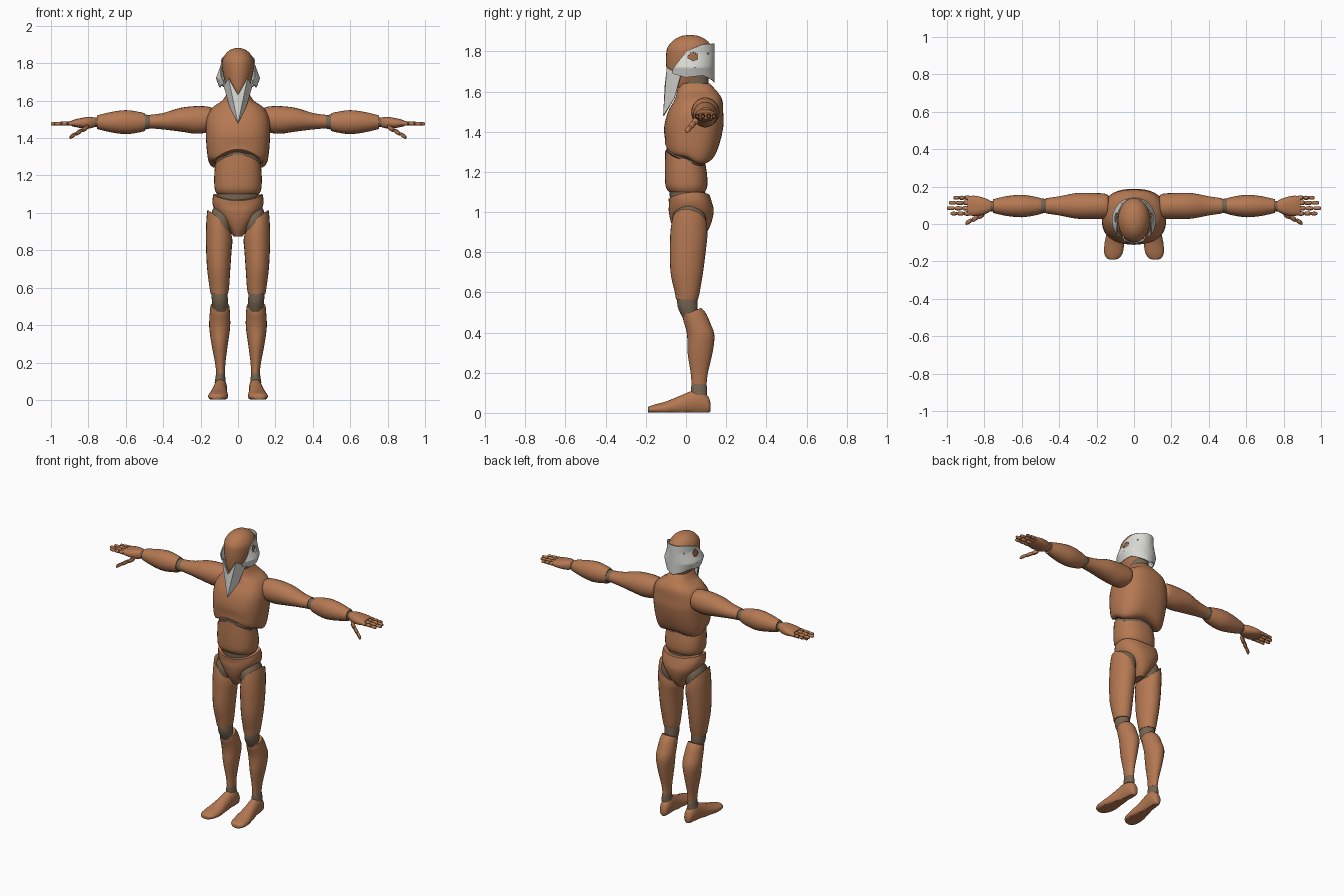
import bpy, bmesh, math
from mathutils import Vector

cube = bpy.data.objects.get("Cube")
if cube:
    bpy.data.objects.remove(cube)


def material(name, rgb):
    m = bpy.data.materials.new(name)
    m.use_nodes = True
    m.diffuse_color = (*rgb, 1)
    m.node_tree.nodes["Principled BSDF"].inputs["Base Color"].default_value = (*rgb, 1)
    return m


WOOD = material("brown_body", (0.46, 0.19, 0.085))
JOINT = material("grey_joint", (0.18, 0.13, 0.08))
WHITE = material("white_mask", (0.7, 0.7, 0.66))


def finish(name, bm, mat, smooth=True):
    bmesh.ops.recalc_face_normals(bm, faces=bm.faces)
    mesh = bpy.data.meshes.new(name)
    bm.to_mesh(mesh)
    bm.free()
    mesh.materials.append(mat)
    ob = bpy.data.objects.new(name, mesh)
    bpy.context.collection.objects.link(ob)
    if smooth:
        bpy.ops.object.select_all(action='DESELECT')
        ob.select_set(True)
        bpy.context.view_layer.objects.active = ob
        bpy.ops.object.shade_smooth_by_angle(angle=math.radians(40))
    return ob


def spline(rings, steps):
    """Smoothly interpolate the cross-section parameters."""
    pts = [Vector(r) for r in rings]
    out = []
    for i in range(len(pts) - 1):
        a, b, c, d = pts[max(i - 1, 0)], pts[i], pts[i + 1], pts[min(i + 2, len(pts) - 1)]
        for k in range(steps):
            t = k / steps
            out.append(0.5 * (2 * b + (c - a) * t + (2 * a - 5 * b + 4 * c - d) * t * t
                              + (3 * b - a - 3 * c + d) * t ** 3))
    return out + [pts[-1]]


def tube(name, mat, rings, axis="z", side=1, power=1.0, tweak=None, n=24, steps=4):
    """Loft of ellipses; each ring is (position, centre, centre, radius, radius)."""
    bm = bmesh.new()
    loops = []
    for h, c1, c2, r1, r2 in spline(rings, steps):
        loop = []
        for k in range(n):
            a = math.tau * k / n
            u, v = (math.copysign(abs(f) ** power, f) for f in (math.cos(a), math.sin(a)))
            u, v = c1 + max(r1, 0.001) * u, c2 + max(r2, 0.001) * v
            co = {"z": (u, v, h), "x": (h, u, v), "y": (u, h, v)}[axis]
            co = Vector(tweak(*co) if tweak else co)
            co.x *= side
            loop.append(bm.verts.new(co))
        loops.append(loop)
    for p, q in zip(loops, loops[1:]):
        for k in range(n):
            j = (k + 1) % n
            bm.faces.new((p[k], p[j], q[j], q[k]))
    bm.faces.new(loops[0])
    bm.faces.new(loops[-1])
    return finish(name, bm, mat)


def clamp(t):
    return min(max(t, 0), 1)


# Torso
def arch(x, y):
    return 0.05 - 3.5 * x * x - 0.8 * max(y, 0)


def chest_rim(x, y, z):
    return x, y, z + clamp((1.42 - z) / 0.13) * arch(x, y)


def waist_rim(x, y, z):
    return x, y, z + clamp((z - 1.14) / 0.13) * arch(x, y)


tube("chest", WOOD, [(1.29, 0, 0, .135, .105), (1.33, 0, .02, .16, .125), (1.42, 0, .038, .172, .147),
                     (1.5, 0, .048, .168, .137), (1.56, 0, .062, .14, .118), (1.6, 0, .055, .085, .1),
                     (1.64, 0, .04, .058, .078)], power=0.8, tweak=chest_rim, n=40)
tube("belly_joint", JOINT, [(1.2, 0, 0, .11, .09), (1.27, 0, 0, .122, .097), (1.32, 0, 0, .125, .098)],
     tweak=waist_rim, n=32)
tube("waist", WOOD, [(1.1, 0, .005, .112, .09), (1.13, 0, .002, .125, .104), (1.2, 0, 0, .127, .105),
                     (1.265, 0, -.003, .122, .1)], power=0.85, tweak=waist_rim, n=32)
tube("waist_joint", JOINT, [(1.04, 0, .01, .11, .085), (1.09, 0, .008, .112, .09), (1.12, 0, .005, .1, .08)])
tube("pelvis", WOOD, [(.875, 0, .02, .025, .06), (.91, 0, .025, .05, .085), (.96, 0, .026, .088, .104),
                      (1.01, 0, .026, .122, .112), (1.05, 0, .022, .137, .107), (1.09, 0, .015, .132, .102)],
     power=0.85, n=32,
     tweak=lambda x, y, z: (x, y, z + clamp((z - 1) / .09) * (1.3 * x * x - 0.016 + 0.1 * y)))

# Head and neck
tube("neck", JOINT, [(1.56, 0, .05, .07, .085), (1.62, 0, .04, .056, .076), (1.69, 0, .035, .054, .075)])
tube("head", WOOD, [(1.62, 0, -.02, .04, .055), (1.66, 0, 0, .058, .09), (1.72, 0, .012, .075, .11),
                    (1.78, 0, .02, .085, .119), (1.82, 0, .02, .082, .112), (1.855, 0, .02, .062, .083),
                    (1.876, 0, .02, .032, .044), (1.882, 0, .02, .002, .002)], n=32)


# Mask shell wrapped round the back of the head, with four openings
def level(stops, a):
    for (a0, z0), (a1, z1) in zip(stops, stops[1:]):
        if a <= a1:
            return z0 + (z1 - z0) * (a - a0) / (a1 - a0)
    return stops[-1][1]


TOP = [(0, 1.84), (60, 1.835), (95, 1.805), (135, 1.71)]
BOTTOM = [(0, 1.645), (30, 1.66), (60, 1.68), (100, 1.67), (135, 1.69)]
HOLES = [(.078, .118, 1.795, .018), (.098, .035, 1.775, .023)]
COLS, ROWS = 60, 16
bm = bmesh.new()
grid = []
for i in range(COLS + 1):
    deg = -135 + 270 * i / COLS
    a = math.radians(deg)
    lo, hi = level(BOTTOM, abs(deg)), level(TOP, abs(deg))
    column = []
    for j in range(ROWS + 1):
        z = lo + (hi - lo) * j / ROWS
        bulge = 0.026 * max(0, 1 - abs(z - 1.72) / 0.07)
        column.append(bm.verts.new(((.092 + bulge) * math.sin(a), .02 + .123 * math.cos(a), z)))
    grid.append(column)
for p, q in zip(grid, grid[1:]):
    for j in range(ROWS):
        quad = (p[j], q[j], q[j + 1], p[j + 1])
        c = sum((v.co for v in quad), Vector()) / 4
        if all((Vector((abs(c.x), c.y, c.z)) - Vector(h[:3])).length > h[3] for h in HOLES):
            bm.faces.new(quad)
mask = finish("mask_shell", bm, WHITE, smooth=False)
mask.modifiers.new("thickness", "SOLIDIFY").thickness = 0.006

# Pointed mask beard hanging in front of the neck
bm = bmesh.new()
ear, prong, notch, tip, edge = [bm.verts.new(p) for p in (
    (.072, -.025, 1.68), (.046, -.092, 1.72), (0, -.1, 1.63), (0, -.108, 1.48), (.04, -.055, 1.57))]
bm.faces.new((prong, notch, tip))
bm.faces.new((prong, tip, edge))
bm.faces.new((prong, edge, ear))
beard = finish("mask_beard", bm, WHITE, smooth=False)
beard.modifiers.new("mirror", "MIRROR")
beard.modifiers.new("thickness", "SOLIDIFY").thickness = 0.006


def thigh_top(x, y, z):
    return x, y, z + clamp((z - .8) / .15) * ((x - .1) * 0.95 - 0.15 * y)


for side, word in ((1, "left"), (-1, "right")):
    def part(name, mat, rings, axis="z", **kw):
        tube(word + "_" + name, mat, rings, axis, side, **kw)

    # Leg
    part("hip_joint", JOINT, [(.86, .085, .015, .03, .05), (.92, .088, .015, .062, .08),
                              (.985, .09, .015, .056, .08), (1.03, .1, .015, .03, .04)])
    part("thigh", WOOD, [(.565, .1, .005, .046, .055), (.6, .1, .006, .052, .062), (.7, .103, .004, .062, .081),
                         (.82, .102, .01, .069, .09), (.9, .1, .015, .07, .092), (.955, .1, .018, .064, .086)],
         tweak=thigh_top)
    part("knee_joint", JOINT, [(.47, .095, .02, .035, .035), (.53, .097, .008, .043, .05),
                               (.6, .1, .005, .04, .048)])
    part("shin", WOOD, [(.14, .093, .065, .023, .037), (.2, .095, .066, .028, .043), (.3, .098, .07, .044, .062),
                        (.39, .098, .073, .056, .068), (.46, .097, .05, .054, .062), (.505, .097, .03, .05, .045)],
         tweak=lambda x, y, z: (x, y, z + clamp((z - .44) / .06) * (y - .03) * 0.4))
    part("ankle_joint", JOINT, [(.09, .095, .065, .03, .04), (.13, .094, .065, .025, .039),
                                (.16, .093, .065, .02, .03)])
    part("foot", WOOD, [(.122, .09, .03, .012, .02), (.11, .09, .04, .026, .042), (.07, .092, .055, .034, .06),
                        (.03, .095, .052, .036, .058), (-.03, .1, .035, .042, .05), (-.1, .105, .022, .052, .035),
                        (-.155, .11, .018, .049, .024), (-.183, .113, .016, .032, .016), (-.19, .113, .016, .014, .01)],
         "y", tweak=lambda x, y, z: (x, y, max(z, 0.002)))

    # Arm
    part("upper_arm", WOOD, [(.135, .095, 1.5, .05, .05), (.15, .095, 1.5, .066, .066), (.22, .096, 1.497, .07, .074),
                             (.31, .097, 1.498, .068, .063), (.4, .097, 1.49, .051, .044),
                             (.47, .097, 1.488, .041, .036)], "x")
    part("elbow_joint", JOINT, [(.45, .097, 1.487, .03, .03), (.49, .097, 1.486, .04, .039),
                                (.53, .097, 1.485, .035, .038)], "x")
    part("forearm", WOOD, [(.498, .096, 1.485, .042, .047), (.53, .096, 1.485, .05, .055), (.6, .096, 1.485, .06, .064),
                           (.68, .096, 1.485, .053, .054), (.755, .096, 1.485, .036, .036)], "x")
    part("wrist_joint", JOINT, [(.74, .096, 1.485, .028, .026), (.785, .096, 1.485, .028, .024)], "x")
    part("hand", WOOD, [(.768, .096, 1.484, .028, .026), (.8, .095, 1.482, .044, .031), (.85, .097, 1.48, .054, .025),
                        (.89, .098, 1.479, .05, .015)], "x", power=0.8)

    # Fingers in three jointed segments, and the thumb
    def digit(name, start, end, r):
        for k in range(3):
            p, q = (Vector(start).lerp(end, t / 3) for t in (k, k + 1))
            s = r * (1 - 0.1 * k)
            rings = [(*p.lerp(q, t), s * f, s * f) for t, f in ((0, .5), (.12, .9), (.5, 1), (.88, .9), (1, .5))]
            part(f"{name}_segment_{k + 1}", WOOD, rings, "x", n=10, steps=1)

    for name, y, reach in (("index", .056, .98), ("middle", .084, 1), ("ring", .113, .99), ("little", .14, .965)):
        digit(name + "_finger", (.875, y, 1.479), (reach, y, 1.476), 0.0125)
    digit("thumb", (.8, .055, 1.462), (.9, .004, 1.403), 0.016)
